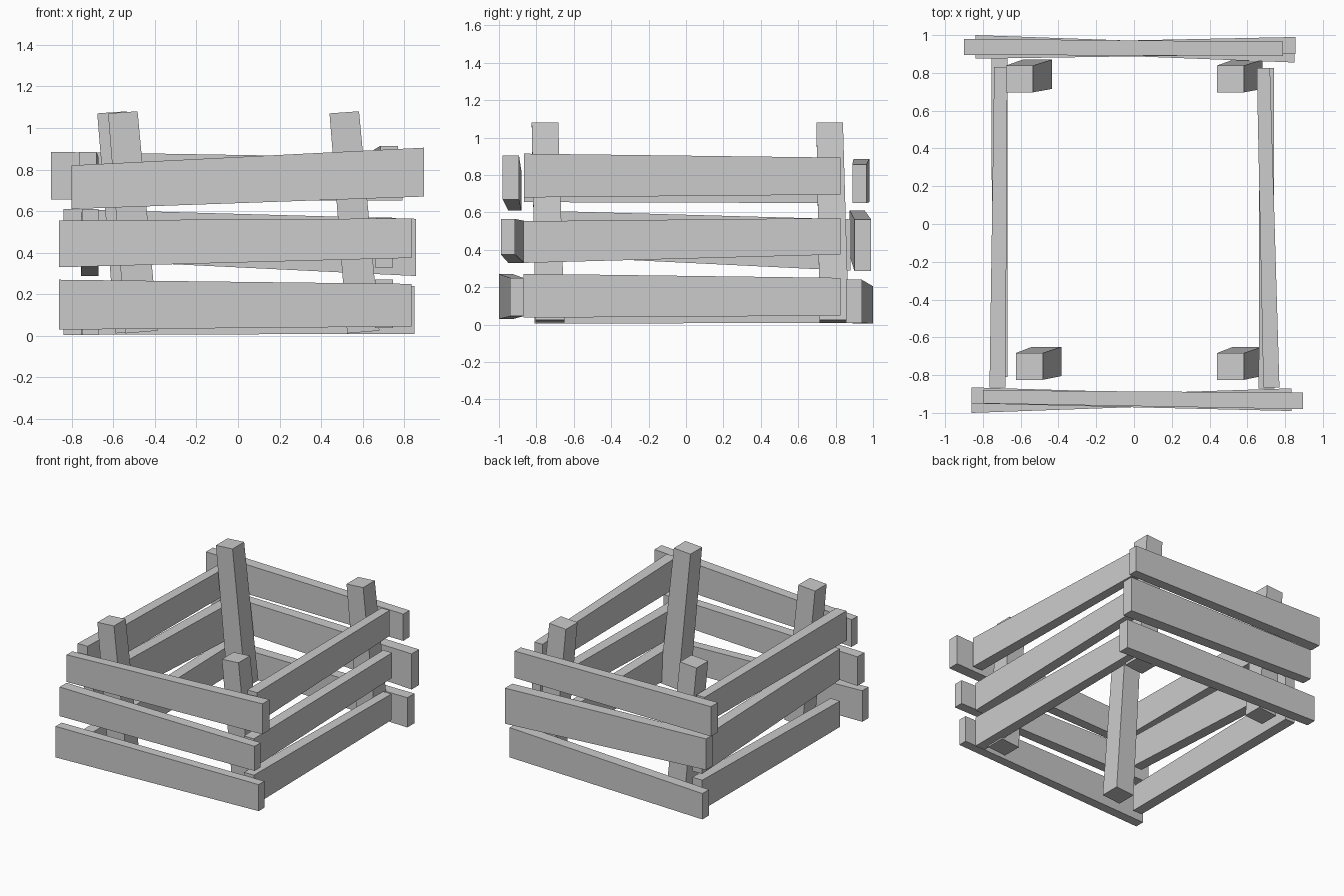
import bpy


def prism(name, end_a, end_b):
    """Six-sided tapered beam joining two quads of matching corners."""
    mesh = bpy.data.meshes.new(name)
    faces = [(0, 1, 2, 3), (7, 6, 5, 4)]
    faces += [(i, i + 4, (i + 1) % 4 + 4, (i + 1) % 4) for i in range(4)]
    mesh.from_pydata(end_a + end_b, [], faces)
    # keep normals pointing outwards
    import bmesh
    bm = bmesh.new()
    bm.from_mesh(mesh)
    bmesh.ops.recalc_face_normals(bm, faces=bm.faces)
    bm.to_mesh(mesh)
    bm.free()
    obj = bpy.data.objects.new(name, mesh)
    bpy.context.collection.objects.link(obj)
    return obj


def plank(name, along_x, a, b):
    """Each end: position along, depth low/high, z low/high."""
    def quad(e):
        p, d0, d1, z0, z1 = e
        pts = [(p, d0, z0), (p, d1, z0), (p, d1, z1), (p, d0, z1)]
        return pts if along_x else [(d, q, z) for q, d, z in pts]
    return prism(name, quad(a), quad(b))


# slatted walls, three uneven boards each (bottom, middle, top)
walls = {
    "front": (True, [
        ((-0.86, -1.0, -0.925, 0.03, 0.27), (0.835, -0.94, -0.87, 0.045, 0.25)),
        ((-0.86, -0.95, -0.865, 0.33, 0.555), (0.835, -0.99, -0.915, 0.375, 0.565)),
        ((-0.80, -0.95, -0.88, 0.61, 0.82), (0.895, -0.98, -0.893, 0.67, 0.905))]),
    "back": (True, [
        ((-0.84, 0.92, 1.0, 0.005, 0.205), (0.85, 0.855, 0.94, 0.01, 0.24)),
        ((-0.84, 0.875, 0.955, 0.37, 0.61), (0.855, 0.90, 0.99, 0.288, 0.563)),
        ((-0.90, 0.895, 0.98, 0.655, 0.885), (0.79, 0.89, 0.965, 0.65, 0.857))]),
    "right": (False, [
        ((-0.87, 0.66, 0.745, 0.037, 0.272), (0.825, 0.665, 0.735, 0.048, 0.25)),
        ((-0.87, 0.66, 0.745, 0.33, 0.553), (0.825, 0.665, 0.74, 0.375, 0.57)),
        ((-0.865, 0.685, 0.77, 0.68, 0.914), (0.825, 0.65, 0.72, 0.695, 0.893))]),
    "left": (False, [
        ((-0.81, -0.75, -0.67, 0.005, 0.205), (0.88, -0.755, -0.67, 0.01, 0.24)),
        ((-0.81, -0.75, -0.67, 0.37, 0.61), (0.88, -0.755, -0.67, 0.288, 0.563)),
        ((-0.865, -0.765, -0.68, 0.655, 0.885), (0.83, -0.74, -0.67, 0.65, 0.857))]),
}
for side, (along_x, boards) in walls.items():
    for level, (a, b) in zip(("bottom", "middle", "top"), boards):
        plank(f"{side}_{level}_plank", along_x, a, b)


# leaning corner posts: x0, x1, y0, y1 at base then at top
def post(name, base, top):
    def quad(r, z0, z1):
        x0, x1, y0, y1 = r
        return [(x0, y0, z0), (x1, y0, z1), (x1, y1, z1), (x0, y1, z0)]
    prism(name, quad(base, 0.012, 0.025), quad(top, 1.07, 1.08))


for name, xb, xt, yb, yt in (
        ("front_left_post", -0.54, -0.625, -0.805, -0.825),
        ("back_left_post", -0.59, -0.677, 0.715, 0.697),
        ("front_right_post", 0.525, 0.44, -0.805, -0.825),
        ("back_right_post", 0.525, 0.44, 0.715, 0.697)):
    post(name, (xb, xb + 0.155, yb, yb + 0.155), (xt, xt + 0.142, yt, yt + 0.142))
